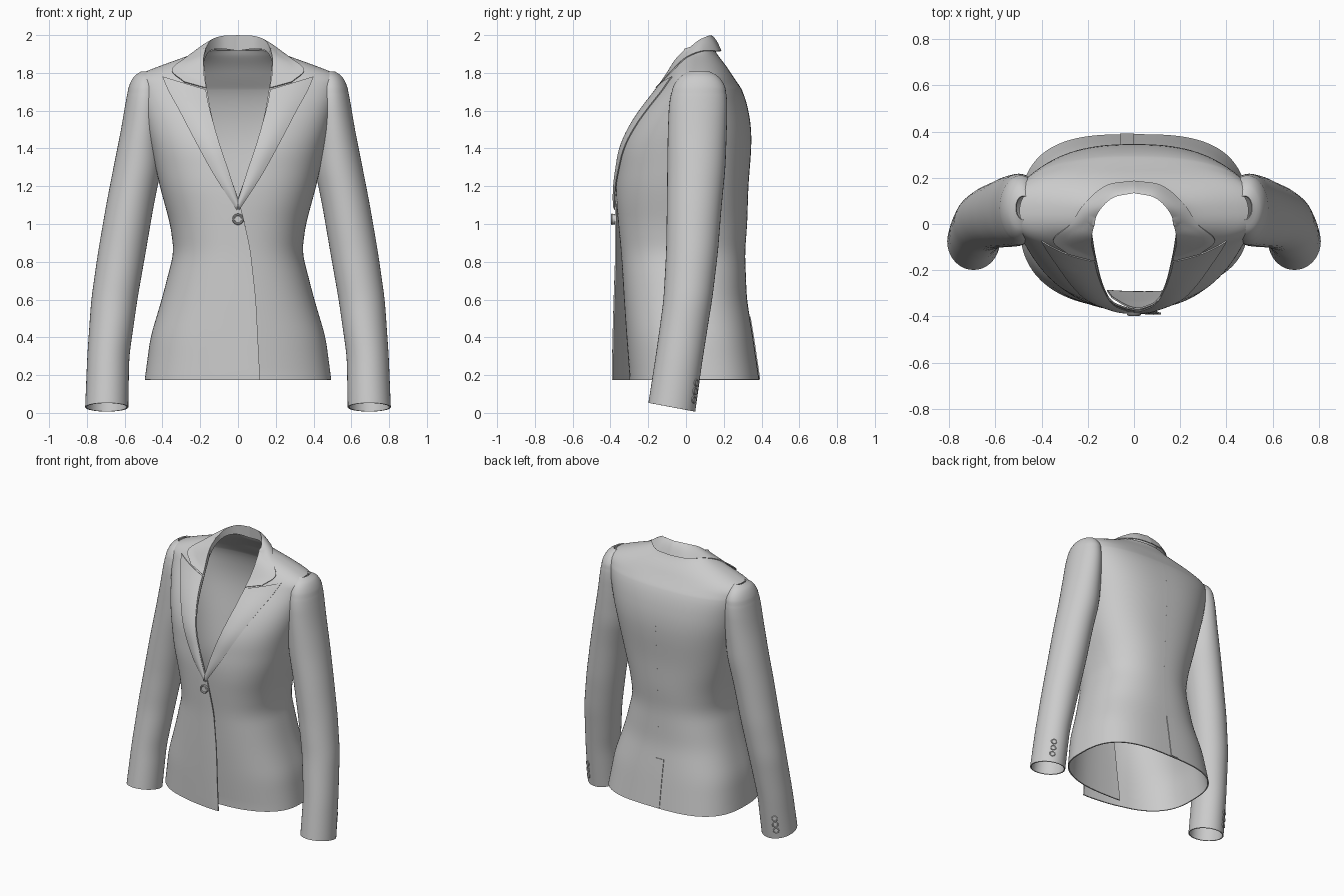
import bpy, bmesh, math
from mathutils import Vector

if "Cube" in bpy.data.objects:
    bpy.data.objects.remove(bpy.data.objects["Cube"])

# torso sections: z, half width, y centre, front depth, back depth, back squareness
TORSO = [(.175, .49, 0, .36, .385, 3.0), (.4, .46, 0, .362, .352, 2.8), (.6, .40, 0, .362, .318, 2.5),
         (.85, .335, 0, .36, .308, 2.4), (1.0, .355, 0, .365, .32, 2.4), (1.2, .41, 0, .368, .326, 2.5),
         (1.4, .455, .02, .365, .322, 2.5), (1.5, .48, .03, .335, .312, 2.5), (1.6, .50, .04, .285, .288, 2.5),
         (1.7, .525, .05, .215, .25, 2.5), (1.78, .545, .055, .16, .19, 2.4),
         (1.835, .41, .06, .135, .15, 2.3), (1.89, .25, .06, .11, .105, 2.2), (1.92, .2, .06, .09, .09, 2)]
# sleeve sections: z, x centre, x radius, y centre, y radius
SLEEVE = [(.03, .695, .11, -.075, .12), (.3, .687, .107, -.035, .12), (.6, .655, .118, .01, .125),
          (.85, .615, .122, .032, .133), (1.1, .572, .122, .044, .141), (1.3, .532, .123, .055, .15),
          (1.5, .508, .107, .06, .152), (1.65, .495, .095, .065, .15), (1.73, .49, .085, .07, .135),
          (1.78, .49, .06, .07, .1), (1.805, .48, .03, .07, .05)]
# front edge: z, x (negative means overlapping past the centre)
EDGE = [(.17, -.117), (.6, -.095), (.87, -.065), (1.07, -.02), (1.14, 0), (1.3, .06),
        (1.45, .11), (1.6, .145), (1.75, .17), (1.92, .187)]
NF = 2.4


def clip(v, lo=0.0, hi=1.0):
    return max(lo, min(hi, v))


def lerp_table(tab, z):
    z = clip(z, tab[0][0], tab[-1][0])
    for a, b in zip(tab, tab[1:]):
        if z <= b[0]:
            t = (z - a[0]) / (b[0] - a[0])
            return [p + (q - p) * t for p, q in zip(a[1:], b[1:])]


def sample(tab, z):
    w = min(.05, z - tab[0][0], tab[-1][0] - z)
    w = max(w, 0) * (.5 if z > 1.7 else 1)
    rows = [lerp_table(tab, z + w * k / 3) for k in range(-3, 4)]
    return [sum(c) / 7 for c in zip(*rows)]


def surf_y(x, z, back=False):
    a, c, df, db, nb = sample(TORSO, z)
    n = nb if back else NF
    h = clip(1 - clip(abs(x) / a) ** n) ** (1 / n)
    return c + db * h if back else c - df * h


def in_torso(p):
    a, c, df, db, nb = sample(TORSO, p.z)
    if p.z > TORSO[-1][0]:
        return False
    d, n = (df, NF) if p.y < c else (db, nb)
    return (abs(p.x) / a) ** n + (abs(p.y - c) / d) ** n < .93


def in_sleeve(p):
    if p.z > SLEEVE[-1][0]:
        return False
    cx, rx, cy, ry = sample(SLEEVE, p.z)
    return ((abs(p.x) - cx) / rx) ** 2 + ((p.y - cy) / ry) ** 2 < .88


def spline(pts, t):
    pts = [Vector(p) for p in pts]
    f = clip(t) * (len(pts) - 1)
    i = min(int(f), len(pts) - 2)
    u = f - i
    p1, p2 = pts[i], pts[i + 1]
    p0 = pts[i - 1] if i else 2 * p1 - p2
    p3 = pts[i + 2] if i + 2 < len(pts) else 2 * p2 - p1
    return .5 * (2 * p1 + (p2 - p0) * u + (2 * p0 - 5 * p1 + 4 * p2 - p3) * u * u
                 + (3 * p1 - p0 - 3 * p2 + p3) * u ** 3)


def cloth(name, rows, closed=False, hidden=None, thick=.008):
    """Grid of points made into a thin smooth sheet of cloth."""
    bm = bmesh.new()
    vs = [[bm.verts.new(p) for p in r] for r in rows]
    n = len(rows[0])
    for r0, r1 in zip(vs, vs[1:]):
        for j in range(n if closed else n - 1):
            q = [r0[j], r0[(j + 1) % n], r1[(j + 1) % n], r1[j]]
            if not (hidden and all(hidden(v.co) for v in q)):
                bm.faces.new(q)
    bmesh.ops.delete(bm, geom=[v for v in bm.verts if not v.link_faces], context='VERTS')
    bmesh.ops.recalc_face_normals(bm, faces=bm.faces)
    me = bpy.data.meshes.new(name)
    bm.to_mesh(me)
    bm.free()
    ob = bpy.data.objects.new(name, me)
    bpy.context.collection.objects.link(ob)
    m = ob.modifiers.new("thickness", 'SOLIDIFY')
    m.thickness, m.offset = thick, 0
    bpy.ops.object.select_all(action='DESELECT')
    bpy.context.view_layer.objects.active = ob
    ob.select_set(True)
    bpy.ops.object.modifier_apply(modifier=m.name)
    bpy.ops.object.shade_smooth_by_angle(angle=math.radians(45))


def button(name, loc, normal, r):
    rot = Vector(normal).to_track_quat('Z', 'Y').to_euler()
    bpy.ops.mesh.primitive_cylinder_add(vertices=24, radius=r * .9, depth=r * .5, location=loc, rotation=rot)
    bpy.context.object.name = name
    bpy.ops.object.shade_smooth_by_angle()
    bpy.ops.mesh.primitive_torus_add(major_radius=r * .8, minor_radius=r * .2, major_segments=24, minor_segments=8,
                                     location=Vector(loc) + Vector(normal) * r * .25, rotation=rot)
    bpy.context.object.name = name + "_rim"
    bpy.ops.object.shade_smooth_by_angle()


def body_panel(s):
    zs = [.175 + i * .0325 for i in range(47)] + [1.71 + i * .01 for i in range(22)]
    rows = []
    for z in zs:
        a, c, df, db, nb = sample(TORSO, z)
        e = clip(sample(EDGE, z)[0] / a, -1, .97)
        th0 = math.copysign(math.asin(abs(e) ** (NF / 2)), e)
        t, k = clip((1.1 - z) / .9), clip((1.2 - z) / .1)
        if s > 0:
            df *= 1 - .17 * t
        row = []
        for j in range(57):
            th = th0 + (math.pi - th0) * j / 56
            sn, cs = math.sin(th), math.cos(th)
            n, d = (NF, -df) if cs > 0 else (nb, db)
            x = a * math.copysign(abs(sn) ** (2 / n), sn)
            y = c + d * abs(cs) ** (2 / n)
            if cs > 0:      # the x < 0 panel laps over the other
                lap = clip((.2 - x) / .3) * k
                y += .006 * lap if s > 0 else -(.008 + .025 * t) * lap
            row.append(Vector((s * x, y, z)))
        rows.append(row)
    return rows


def sleeve_rows(s):
    rows = []
    for i in range(76):
        z = .03 + 1.775 * (1 - (1 - i / 75) ** 1.4)
        cx, rx, cy, ry = sample(SLEEVE, z)
        tilt = .2 * clip(1 - z / .5)
        ring = []
        for j in range(40):
            th = math.tau * j / 40
            dy = ry * math.sin(th)
            ring.append(Vector((s * (cx + rx * math.cos(th)), cy + dy, z - dy * tilt)))
        rows.append(ring)
    return rows


LAPEL_IN = [(0, 1.12, 0), (.05, 1.28, 0), (.1, 1.43, 0), (.14, 1.57, 0), (.16, 1.65, 0), (.17, 1.71, 0)]
LAPEL_OUT = [(.005, 1.075, 0), (.12, 1.25, 0), (.215, 1.42, 0), (.31, 1.60, 0), (.365, 1.70, 0), (.40, 1.78, 0)]


def lapel_rows(s):
    rows = []
    for i in range(31):
        p, q = spline(LAPEL_IN, i / 30), spline(LAPEL_OUT, i / 30)
        row = []
        for j in range(13):
            v = p.lerp(q, j / 12)
            lift = .010 + .008 * math.sin(math.pi * j / 12)
            row.append(Vector((s * v.x, surf_y(v.x, v.y) - lift, v.y)))
        rows.append(row)
    return rows


COLLAR_TOP = [(0, .135, 1.997), (.09, .115, 1.992), (.15, .06, 1.965), (.18, -.01, 1.9), (.185, -.07, 1.82), (.17, -.16, 1.72)]
COLLAR_OUT = [(0, .185, 1.915), (.12, .165, 1.915), (.215, .085, 1.915), (.275, 0, 1.88), (.35, -.07, 1.815), (.285, -.13, 1.752)]


def collar_rows():
    cols = []
    for i in range(-40, 41):
        t, s = abs(i) / 40, (1 if i > 0 else -1)
        p, q = spline(COLLAR_TOP, t), spline(COLLAR_OUT, t)
        col = [p + Vector((0, .006, -.08)) * (1 - t)]
        for j in range(9):
            v = p.lerp(q, j / 8)
            v.z += .012 * math.sin(math.pi * j / 8) * (1 - t)
            if v.y < .02:
                v.y = min(v.y, surf_y(v.x, v.z) - .012)
            col.append(v)
        cols.append([Vector((s * v.x, v.y, v.z)) for v in col])
    return cols


for side, s in (("left", 1), ("right", -1)):
    cloth("body_panel_" + side, body_panel(s), hidden=in_sleeve)
    cloth("sleeve_" + side, sleeve_rows(s), closed=True, hidden=in_torso)
    cloth("lapel_" + side, lapel_rows(s), thick=.006)
    # cuff buttons
    for i, z in enumerate((.09, .135, .18)):
        cx, rx, cy, ry = sample(SLEEVE, z)
        nx, ny = math.cos(math.radians(60)), math.sin(math.radians(60))
        button(f"cuff_button_{side}_{i + 1}", (s * (cx + rx * nx), cy + ry * ny, z - .02), (s * nx, ny, 0), .021)

cloth("collar", collar_rows(), thick=.006)

# back vent flap
cloth("back_vent", [[Vector((x, surf_y(x, z, True) + .006, z)) for x in (0, -.02, -.04, -.06)]
                    for z in [.18 + i * .03 for i in range(12)]], thick=.005)

# front button
button("front_button", (0, -.384, 1.025), (0, -1, 0), .03)
